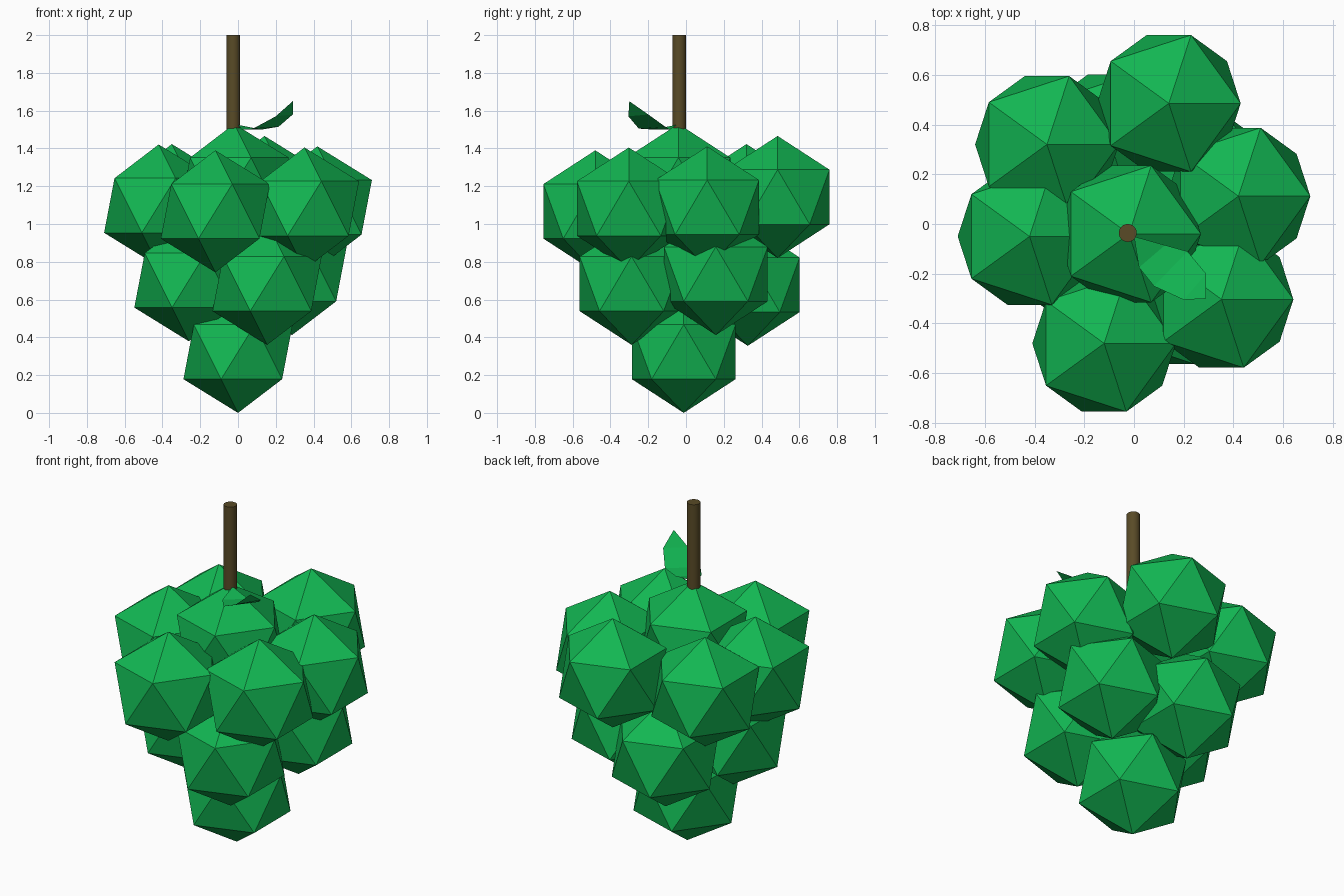
import bpy

if "Cube" in bpy.data.objects:
    bpy.data.objects.remove(bpy.data.objects["Cube"])


def material(name, rgb):
    m = bpy.data.materials.new(name)
    m.diffuse_color = (*rgb, 1)
    m.use_nodes = True
    m.node_tree.nodes["Principled BSDF"].inputs["Base Color"].default_value = m.diffuse_color
    return m


GREEN = material("grape_green", (0.006, 0.47, 0.085))
BROWN = material("stem_brown", (0.10, 0.07, 0.02))
R = 0.323


def grape(name, x, y, z):
    bpy.ops.mesh.primitive_ico_sphere_add(subdivisions=1, radius=R, location=(x, y, z))
    o = bpy.context.object
    o.name = name
    o.data.materials.append(GREEN)


# Top grape and the ring of six around it
grape("grape_top", -0.02, -0.04, 1.207)
upper = [(-0.42, -0.05, 1.098), (-0.12, -0.48, 1.067), (0.352, -0.303, 1.082),
         (0.42, 0.112, 1.088), (0.14, 0.485, 1.143), (-0.35, 0.32, 1.10)]
for i, p in enumerate(upper):
    grape(f"grape_upper_{i + 1}", *p)

# Middle ring of four
middle = [(0.154, -0.288, 0.683), (0.286, 0.158, 0.735),
          (-0.095, 0.327, 0.678), (-0.26, -0.07, 0.702)]
for i, p in enumerate(middle):
    grape(f"grape_middle_{i + 1}", *p)

# Bottom grape
grape("grape_bottom", 0.0, -0.012, R)

# Stem
bpy.ops.mesh.primitive_cylinder_add(vertices=24, radius=0.036, depth=0.54,
                                    location=(-0.025, -0.036, 1.73))
stem = bpy.context.object
stem.name = "stem"
stem.data.materials.append(BROWN)
bpy.ops.object.shade_smooth_by_angle()

# Leaf: a curled sheet, root point, three cross pairs, tip point
pts = [(0.0, -0.05, 1.525),
       (0.125, -0.085, 1.50), (0.02, -0.175, 1.50),
       (0.215, -0.11, 1.515), (0.08, -0.25, 1.505),
       (0.29, -0.20, 1.58), (0.20, -0.305, 1.57),
       (0.29, -0.30, 1.65)]
faces = [(0, 2, 1), (1, 2, 4, 3), (3, 4, 6, 5), (5, 6, 7)]
me = bpy.data.meshes.new("leaf")
me.from_pydata(pts, [], faces)
me.materials.append(GREEN)
leaf = bpy.data.objects.new("leaf", me)
bpy.context.collection.objects.link(leaf)
